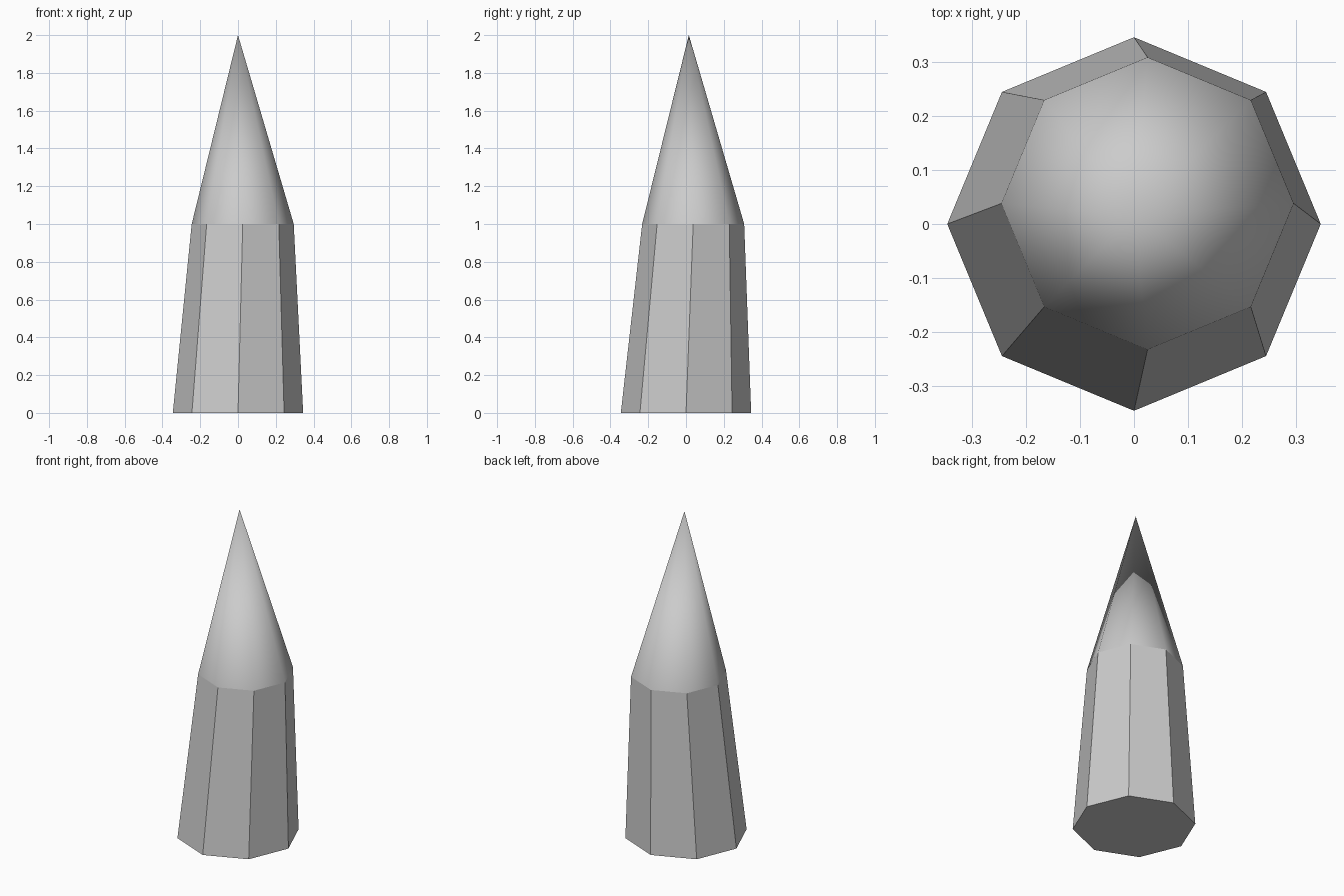
import bpy, bmesh
from math import cos, sin, pi

if "Cube" in bpy.data.objects:
    bpy.data.objects.remove(bpy.data.objects["Cube"])

SIDES = 8


def ring(bm, x, y, z, radius):
    return [bm.verts.new((x + radius * cos(2 * pi * i / SIDES),
                          y + radius * sin(2 * pi * i / SIDES), z))
            for i in range(SIDES)]


bm = bmesh.new()
base = ring(bm, 0, 0, 0, 0.345)
shoulder = ring(bm, 0.025, 0.038, 1.0, 0.27)
apex = bm.verts.new((0, 0.015, 2.0))

# Flat underside
bm.faces.new(base[::-1])

for i in range(SIDES):
    j = (i + 1) % SIDES
    # Flat-sided, slightly leaning shaft
    bm.faces.new((base[i], base[j], shoulder[j], shoulder[i]))
    # Smooth-shaded pointed tip
    bm.faces.new((shoulder[i], shoulder[j], apex)).smooth = True
    # Hard crease between shaft and tip
    bm.edges.get((shoulder[i], shoulder[j])).smooth = False

mesh = bpy.data.meshes.new("spike")
bm.to_mesh(mesh)
bm.free()
bpy.context.collection.objects.link(bpy.data.objects.new("spike", mesh))
